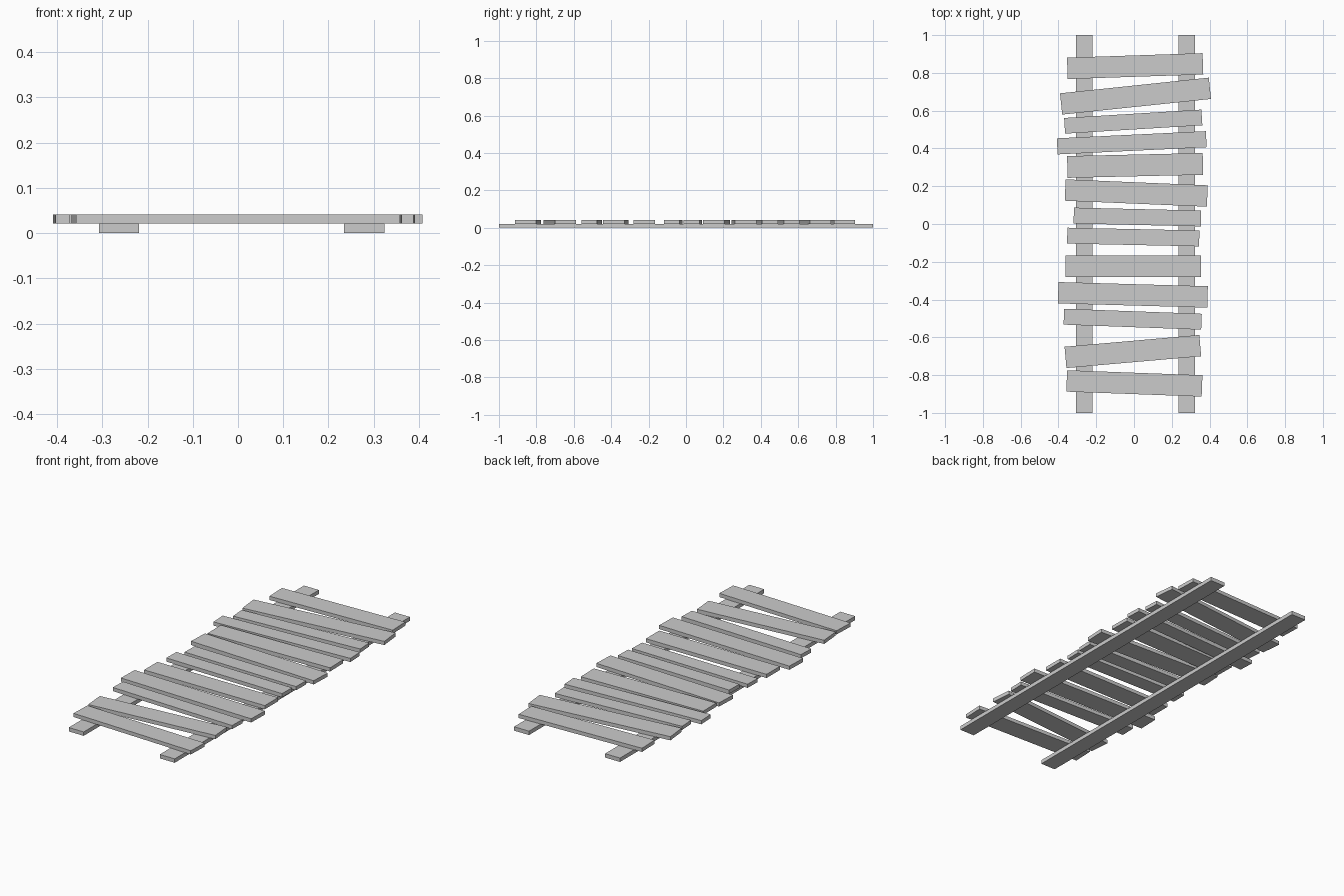
import bpy, bmesh
from math import radians
from mathutils import Matrix

RAIL_T = 0.021
PLANK_T = 0.02


def board(name, size, centre, angle=0.0):
    """Flat rectangular board, turned about z by angle in degrees."""
    mesh = bpy.data.meshes.new(name)
    bm = bmesh.new()
    bmesh.ops.create_cube(bm, size=1.0, matrix=Matrix.Diagonal((*size, 1.0)))
    bm.to_mesh(mesh)
    bm.free()
    obj = bpy.data.objects.new(name, mesh)
    obj.location = centre
    obj.rotation_euler.z = radians(angle)
    bpy.context.collection.objects.link(obj)
    return obj


# Two long rails underneath
for side, x in (("left", -0.263), ("right", 0.279)):
    board(f"{side}_rail", (0.089, 2.0, RAIL_T), (x, 0, RAIL_T / 2))

# Crooked planks, back to front: x, y, length, width, angle
planks = [
    (0.006, 0.836, 0.718, 0.113, 1.9),
    (0.008, 0.677, 0.792, 0.113, 6.0),
    (-0.004, 0.542, 0.728, 0.083, 3.5),
    (-0.012, 0.430, 0.790, 0.085, 2.75),
    (0.006, 0.310, 0.718, 0.115, 1.3),
    (0.012, 0.164, 0.753, 0.113, -2.4),
    (0.018, 0.037, 0.674, 0.084, -1.3),
    (-0.004, -0.069, 0.699, 0.084, -1.2),
    (-0.004, -0.223, 0.718, 0.113, 0.0),
    (-0.006, -0.375, 0.791, 0.113, -1.6),
    (-0.007, -0.504, 0.729, 0.084, -2.1),
    (-0.006, -0.675, 0.716, 0.113, 5.0),
    (0.002, -0.844, 0.717, 0.113, -2.1),
]
for i, (x, y, length, width, angle) in enumerate(planks, 1):
    board(f"plank_{i:02d}", (length, width, PLANK_T),
          (x, y, RAIL_T + PLANK_T / 2), angle)
